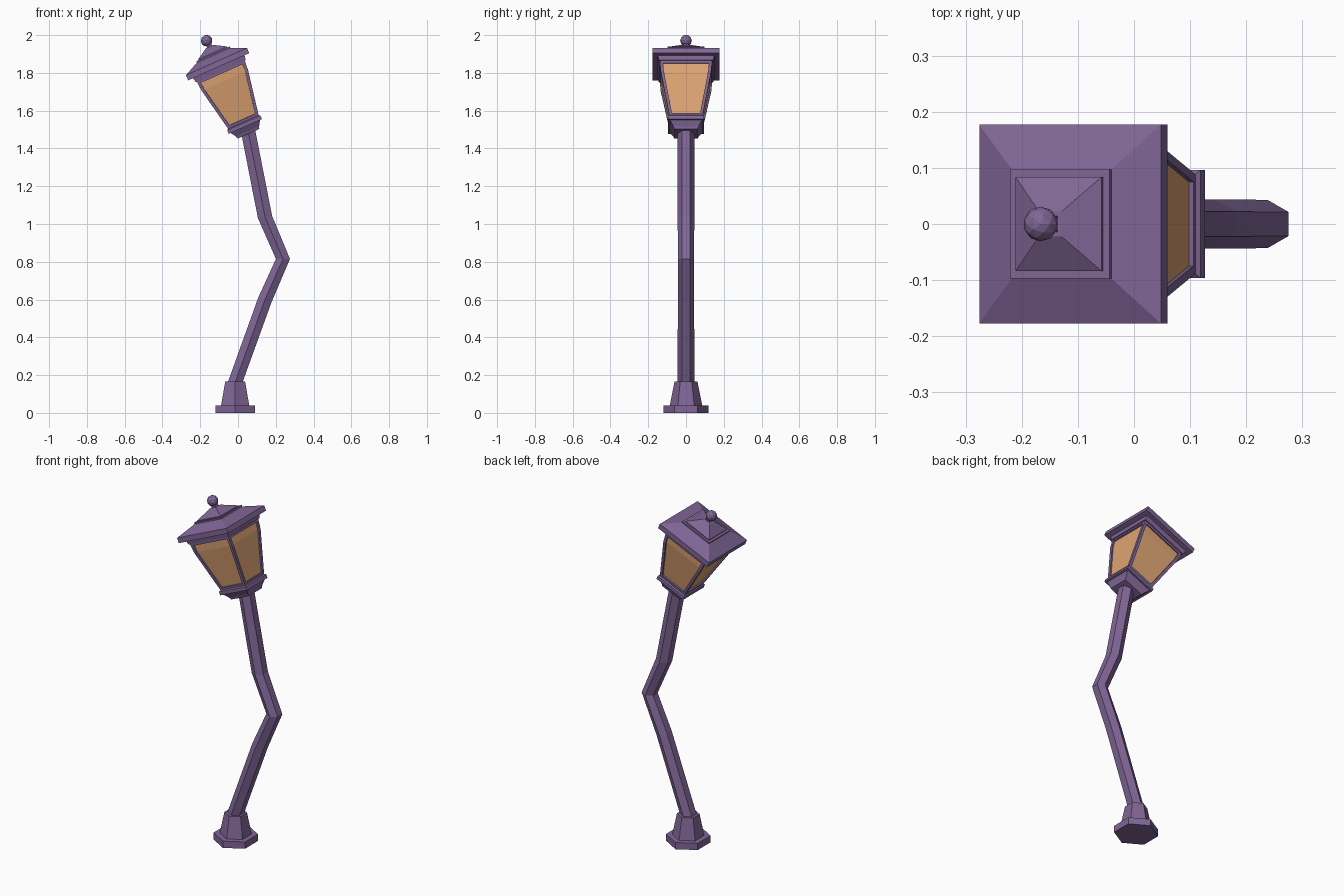
import bpy, bmesh, math
from mathutils import Vector

if "Cube" in bpy.data.objects:
    bpy.data.objects.remove(bpy.data.objects["Cube"])


def material(name, rgb):
    m = bpy.data.materials.new(name)
    m.diffuse_color = (*rgb, 1)
    m.use_nodes = True
    m.node_tree.nodes["Principled BSDF"].inputs["Base Color"].default_value = m.diffuse_color
    return m


PURPLE = material("purple_metal", (0.216, 0.133, 0.305))
AMBER = material("amber_glass", (0.73, 0.37, 0.17))


def loft(sections, sides, phase):
    """Bridge polygon rings given as (x, z, radius, tilt in degrees)."""
    bm = bmesh.new()
    rings = []
    for x, z, r, tilt in sections:
        t = math.radians(tilt)
        ring = []
        for i in range(sides):
            a = math.radians(phase) + math.tau * i / sides
            px, py = r * math.cos(a), r * math.sin(a)
            ring.append(bm.verts.new((x + px * math.cos(t), py, z + px * math.sin(t))))
        rings.append(ring)
    bm.faces.new(rings[0][::-1])
    bm.faces.new(rings[-1])
    strips = [[] for _ in range(sides)]
    for lo, hi in zip(rings, rings[1:]):
        for i in range(sides):
            j = (i + 1) % sides
            strips[i].append(bm.faces.new((lo[i], lo[j], hi[j], hi[i])))
    bm.normal_update()
    return bm, strips


def finish(name, bm, *mats):
    me = bpy.data.meshes.new(name)
    bm.to_mesh(me)
    bm.free()
    for m in mats:
        me.materials.append(m)
    ob = bpy.data.objects.new(name, me)
    bpy.context.collection.objects.link(ob)
    return ob


# Lantern frame of reference: foot point and lean
FOOT, LEAN = Vector((0.056, 1.478)), 24
AXIS = Vector((-math.sin(math.radians(LEAN)), math.cos(math.radians(LEAN))))


def square(profile):
    """Square loft along the leaning lantern axis from (half width, height)."""
    secs = []
    for half, h in profile:
        c = FOOT + AXIS * h
        secs.append((c.x, c.y, half * math.sqrt(2), LEAN))
    return loft(secs, 4, 45)


# Hexagonal base
BX = -0.015
finish("base_flange", loft([(BX, 0, 0.12, 0), (BX, 0.04, 0.12, 0)], 6, 90)[0], PURPLE)
finish("base_socket", loft([(BX, 0.04, 0.086, 0), (BX, 0.165, 0.061, 0)], 6, 90)[0], PURPLE)

# Crooked hexagonal pole
finish("pole", loft([(-0.023, 0.14, 0.045, 0), (0.143, 0.60, 0.043, -20),
                     (0.238, 0.815, 0.043, 0), (0.143, 1.037, 0.044, 8),
                     (0.055, 1.485, 0.044, 18)], 6, 90)[0], PURPLE)

# Lantern foot mouldings
finish("lantern_collar", square([(0.062, 0.0), (0.068, 0.015), (0.085, 0.042)])[0], PURPLE)
finish("lantern_sill", square([(0.096, 0.042), (0.096, 0.062), (0.086, 0.07)])[0], PURPLE)

# Lantern body with a recessed pane on each side
bm, strips = square([(0.088, 0.065), (0.134, 0.305), (0.139, 0.365)])
for strip in strips:
    bmesh.ops.inset_region(bm, faces=strip, thickness=0.016, use_even_offset=True)
    bmesh.ops.inset_region(bm, faces=strip, thickness=0.0005, depth=-0.008)
    for f in strip:
        f.material_index = 1
finish("lantern_body", bm, PURPLE, AMBER)

# Roof: eave moulding, slab with slope, upper cap
finish("eave_moulding", square([(0.144, 0.362), (0.15, 0.39)])[0], PURPLE)
finish("roof", square([(0.177, 0.388), (0.177, 0.418), (0.097, 0.455), (0.097, 0.463)])[0], PURPLE)
finish("roof_cap", square([(0.084, 0.46), (0.084, 0.468), (0.022, 0.505)])[0], PURPLE)

# Finial
finish("finial_stem", square([(0.014, 0.50), (0.014, 0.53)])[0], PURPLE)
bm = bmesh.new()
bmesh.ops.create_icosphere(bm, subdivisions=2, radius=0.031)
ball = finish("finial_ball", bm, PURPLE)
c = FOOT + AXIS * 0.539
ball.location = (c.x - 0.003, 0, c.y)
